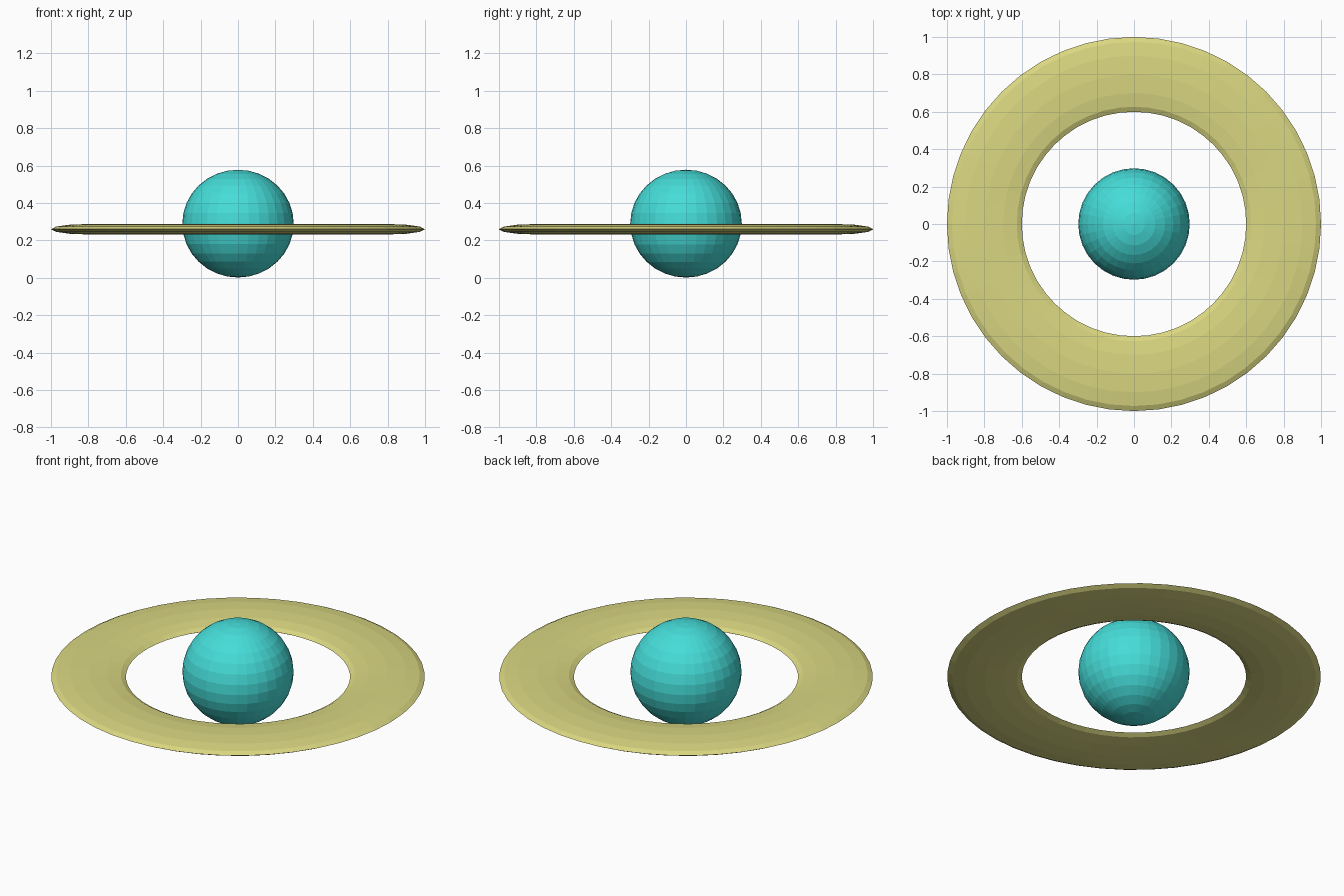
import bpy
import math

if "Cube" in bpy.data.objects:
    bpy.data.objects.remove(bpy.data.objects["Cube"])


def material(name, color):
    m = bpy.data.materials.new(name)
    m.diffuse_color = (*color, 1.0)
    m.use_nodes = True
    m.node_tree.nodes["Principled BSDF"].inputs["Base Color"].default_value = m.diffuse_color
    return m


def finish(name, scale, mat):
    ob = bpy.context.object
    ob.name = name
    ob.scale = scale
    ob.data.materials.append(mat)
    return ob


teal = material("turquoise", (0.06, 0.72, 0.69))
sand = material("pale_yellow", (0.70, 0.68, 0.22))

# planet body, slightly squashed
bpy.ops.mesh.primitive_uv_sphere_add(segments=32, ring_count=16, radius=1,
                                     location=(0, 0, 0.29))
finish("planet", (0.298, 0.298, 0.288), teal)

# flattened ring around it
bpy.ops.mesh.primitive_torus_add(major_segments=48, minor_segments=12,
                                 major_radius=0.8, minor_radius=0.2,
                                 location=(0, 0, 0.26))
finish("ring", (1, 1, 0.14), sand)
